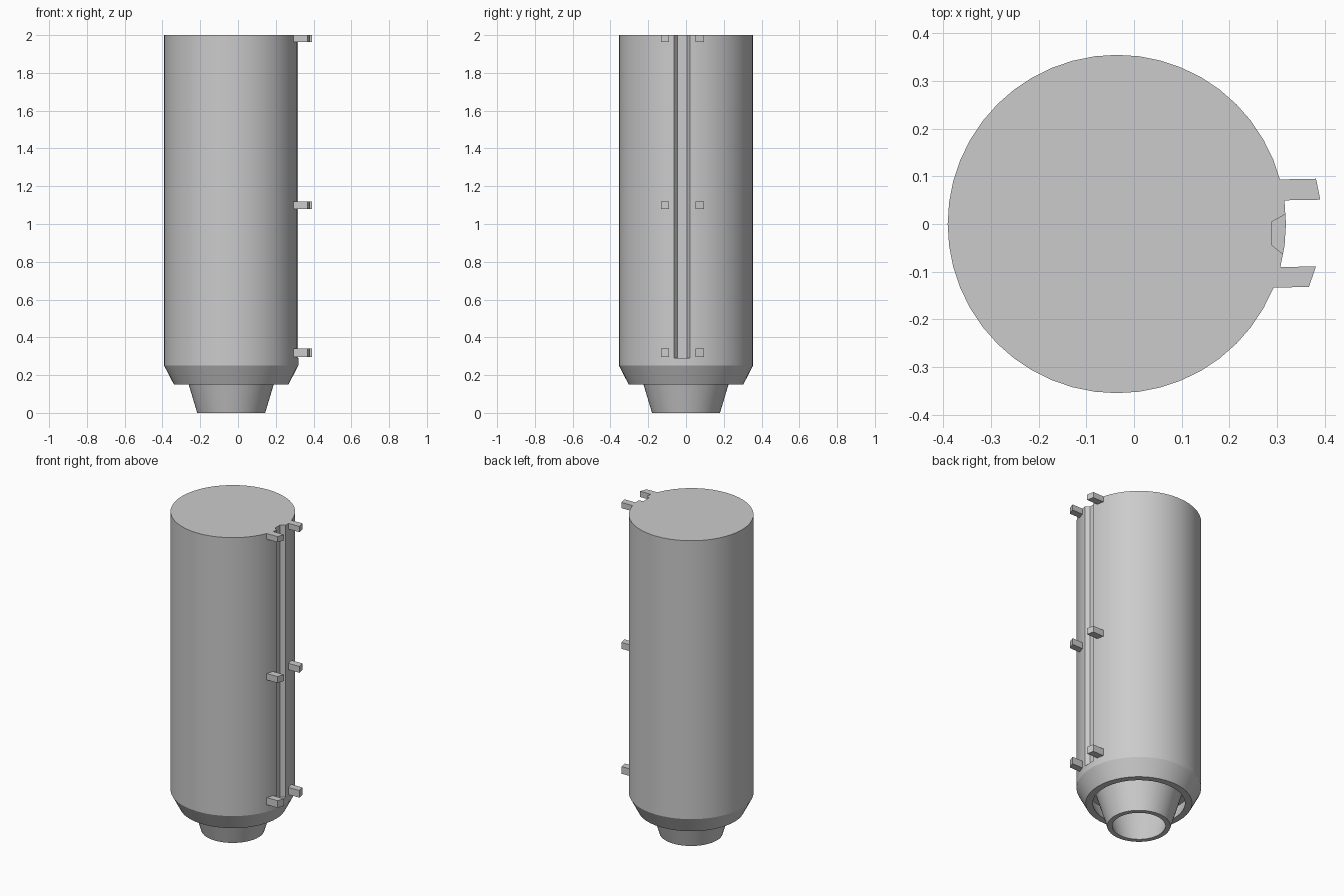
import bpy
import bmesh
import math
from mathutils import Vector

if "Cube" in bpy.data.objects:
    bpy.data.objects.remove(bpy.data.objects["Cube"], do_unlink=True)

AXIS_X = -0.036
SEGMENTS = 48

metal = bpy.data.materials.new("plain grey metal")
metal.use_nodes = True
grey = (0.6, 0.6, 0.6, 1)
metal.diffuse_color = grey
metal.node_tree.nodes["Principled BSDF"].inputs["Base Color"].default_value = grey


def finish(bm, name):
    bmesh.ops.recalc_face_normals(bm, faces=bm.faces)
    mesh = bpy.data.meshes.new(name)
    bm.to_mesh(mesh)
    bm.free()
    mesh.materials.append(metal)
    obj = bpy.data.objects.new(name, mesh)
    bpy.context.collection.objects.link(obj)
    return obj


def lathe(name, profile, closed=False):
    """Turn a (radius, height) profile around the vertical axis."""
    bm = bmesh.new()
    verts = [bm.verts.new((r, 0, z)) for r, z in profile]
    edges = [bm.edges.new(pair) for pair in zip(verts, verts[1:])]
    if closed:
        edges.append(bm.edges.new((verts[-1], verts[0])))
    bmesh.ops.spin(bm, geom=verts + edges, cent=(0, 0, 0), axis=(0, 0, 1),
                   angle=math.tau, steps=SEGMENTS)
    bmesh.ops.remove_doubles(bm, verts=bm.verts, dist=0.0001)
    bmesh.ops.translate(bm, verts=bm.verts, vec=(AXIS_X, 0, 0))
    return finish(bm, name)


def prism(name, outline, bottom, top):
    """Extrude an (x, y) outline straight up."""
    bm = bmesh.new()
    face = bm.faces.new([bm.verts.new((x, y, bottom)) for x, y in outline])
    grown = bmesh.ops.extrude_face_region(bm, geom=[face])["geom"]
    bmesh.ops.translate(bm, vec=Vector((0, 0, top - bottom)),
                        verts=[v for v in grown if isinstance(v, bmesh.types.BMVert)])
    return finish(bm, name)


def select_only(obj):
    bpy.ops.object.select_all(action="DESELECT")
    obj.select_set(True)
    bpy.context.view_layer.objects.active = obj


# Main cylinder with tapered skirt and recessed underside
body = lathe("body", [(0, 2), (0.355, 2), (0.355, 0.25), (0.303, 0.15),
                      (0.263, 0.15), (0.3, 0.25), (0, 0.25)])

# Conical hollow nozzle
nozzle = lathe("nozzle", [(0.258, 0.26), (0.18, 0), (0.151, 0), (0.226, 0.26)],
               closed=True)

# Trapezoid cable groove, open at the top
cutter = prism("groove_cutter", [(0.29, -0.045), (0.34, -0.085),
                                 (0.344, 0.035), (0.29, 0.005)], 0.29, 2.1)
cutter.hide_render = True
cut = body.modifiers.new("groove", "BOOLEAN")
cut.operation = "DIFFERENCE"
cut.solver = "EXACT"
cut.object = cutter
select_only(body)
bpy.ops.object.modifier_apply(modifier=cut.name)
bpy.data.objects.remove(cutter, do_unlink=True)

for part in (body, nozzle):
    select_only(part)
    bpy.ops.object.shade_smooth_by_angle(angle=math.radians(20))

# Pairs of guide lugs on either side of the groove
lug_outlines = {
    "front": [(0.27, -0.134), (0.367, -0.132), (0.382, -0.089), (0.28, -0.091)],
    "back": [(0.28, 0.049), (0.391, 0.051), (0.382, 0.095), (0.28, 0.093)],
}
for level, bottom, top in (("lower", 0.295, 0.34), ("middle", 1.08, 1.12),
                           ("upper", 1.964, 2)):
    for side, outline in lug_outlines.items():
        prism(f"{level}_{side}_lug", outline, bottom, top)
